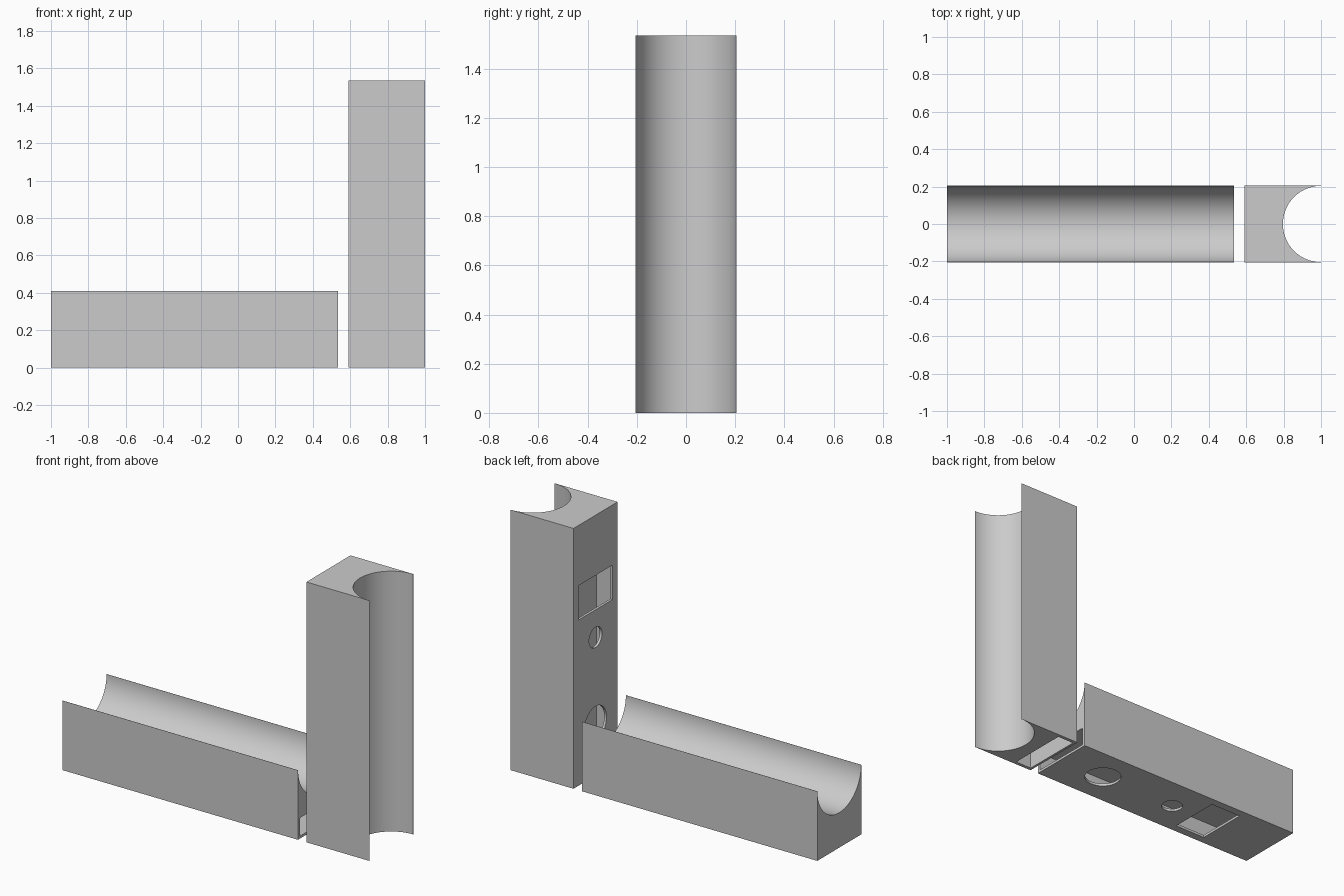
import bpy, bmesh, math
from mathutils import Matrix, Vector

cube = bpy.data.objects.get("Cube")
if cube:
    bpy.data.objects.remove(cube, do_unlink=True)

LENGTH, WIDTH, HALF = 1.535, 0.41, 0.205
SKIN, SLOT_TOP = 0.015, 0.122

grey = bpy.data.materials.new("light grey")
grey.use_nodes = True
colour = (0.6, 0.6, 0.6, 1)
grey.diffuse_color = colour
grey.node_tree.nodes["Principled BSDF"].inputs["Base Color"].default_value = colour


def add_object(name, bm):
    bmesh.ops.recalc_face_normals(bm, faces=bm.faces)
    mesh = bpy.data.meshes.new(name)
    bm.to_mesh(mesh)
    bm.free()
    mesh.materials.append(grey)
    obj = bpy.data.objects.new(name, mesh)
    bpy.context.collection.objects.link(obj)
    return obj


def box_cutter(name, low, high):
    low, high = Vector(low), Vector(high)
    bm = bmesh.new()
    bmesh.ops.create_cube(bm, size=1, matrix=Matrix.Translation((low + high) / 2)
                          @ Matrix.Diagonal((high - low).to_4d()))
    return add_object(name, bm)


def hole_cutter(name, distance, radius):
    bm = bmesh.new()
    bmesh.ops.create_cone(bm, cap_ends=True, segments=48, radius1=radius, radius2=radius,
                          depth=0.12, matrix=Matrix.Translation((-distance, 0, 0)))
    return add_object(name, bm)


def cradle(name, location, angle):
    # Block with a half-round groove, extruded from its end profile
    radius, steps = HALF - 0.001, 48
    outline = [(HALF, WIDTH), (HALF, 0), (-HALF, 0), (-HALF, WIDTH)]
    for i in range(steps + 1):
        a = math.pi * (1 + i / steps)
        outline.append((radius * math.cos(a), WIDTH + radius * math.sin(a)))
    bm = bmesh.new()
    end = bm.faces.new([bm.verts.new((0, y, z)) for y, z in outline])
    extruded = bmesh.ops.extrude_face_region(bm, geom=[end])["geom"]
    far_verts = [v for v in extruded if isinstance(v, bmesh.types.BMVert)]
    bmesh.ops.translate(bm, verts=far_verts, vec=(-LENGTH, 0, 0))
    block = add_object(name, bm)

    # Slide-in slot from the end, with two round holes and a window in its thin wall
    cutters = [
        box_cutter("slot_cutter", (-1.4, -0.185, SKIN), (0.1, 0.185, SLOT_TOP)),
        box_cutter("window_cutter", (-1.18, -0.157, -0.05), (-0.977, 0.157, 0.06)),
        hole_cutter("large_hole_cutter", 0.306, 0.102),
        hole_cutter("small_hole_cutter", 0.815, 0.06),
    ]
    for cutter in cutters:
        cutter.hide_render = True
        cut = block.modifiers.new(cutter.name, "BOOLEAN")
        cut.operation, cut.solver, cut.object = "DIFFERENCE", "EXACT", cutter

    # Keep the cut mesh and drop the cutters
    bpy.context.view_layer.update()
    depsgraph = bpy.context.evaluated_depsgraph_get()
    block.data = bpy.data.meshes.new_from_object(block.evaluated_get(depsgraph))
    block.modifiers.clear()
    for cutter in cutters:
        bpy.data.objects.remove(cutter, do_unlink=True)

    bpy.ops.object.select_all(action="DESELECT")
    block.select_set(True)
    bpy.context.view_layer.objects.active = block
    bpy.ops.object.shade_smooth_by_angle(angle=math.radians(30))
    block.location = location
    block.rotation_euler = (0, angle, 0)
    return block


cradle("lying_cradle", (0.535, 0, 0), 0)
cradle("standing_cradle", (0.59, 0, 0), math.pi / 2)
